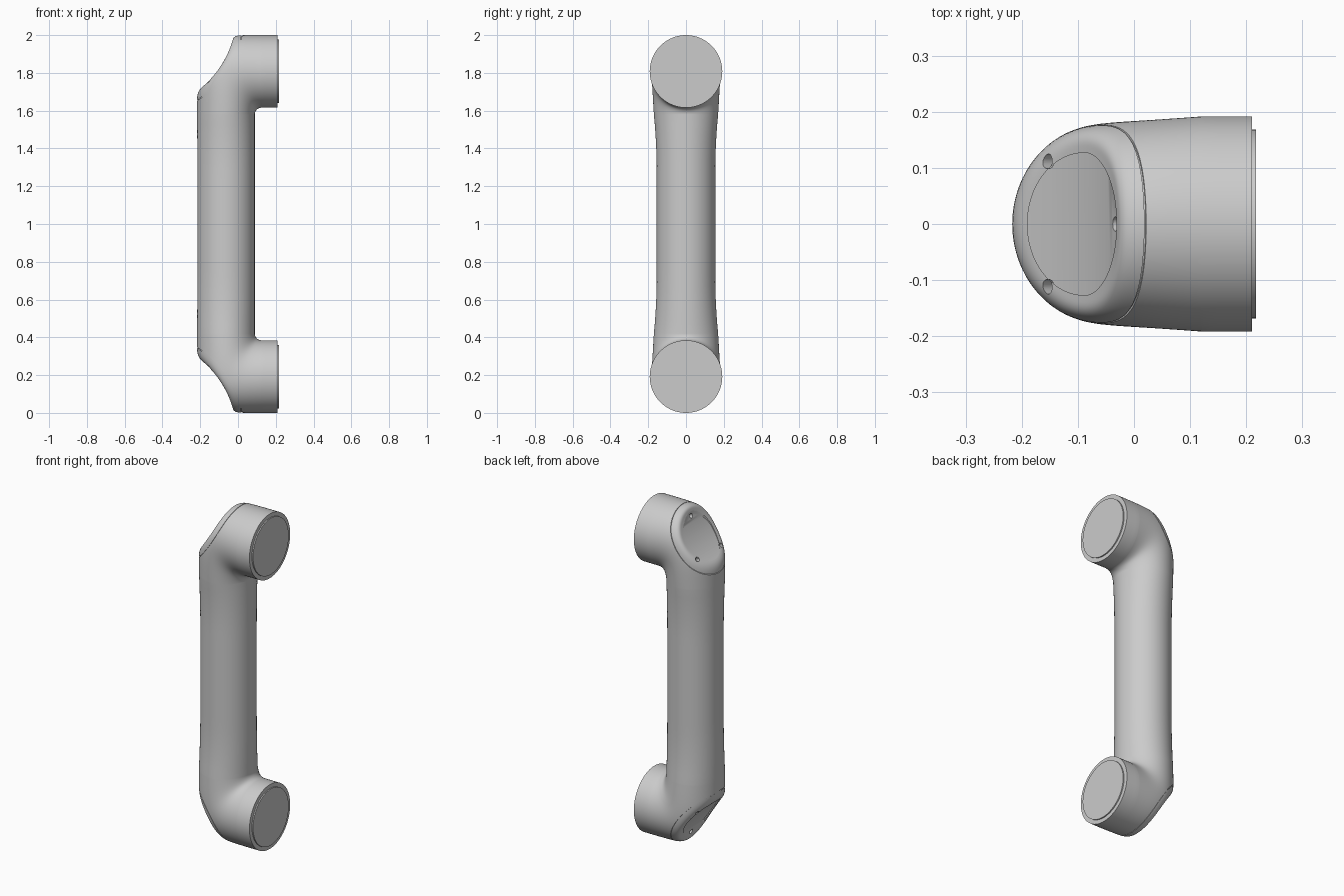
import bpy, bmesh, math
from mathutils import Vector, Matrix

if "Cube" in bpy.data.objects:
    bpy.data.objects.remove(bpy.data.objects["Cube"])

MID = 1.0                                # mirror height; meshes are local to it
CX, CZ, R = -0.525, 1.12, 0.518          # axis of the concave corner face
PX, PZ = 0.125, 0.58                     # pivot of the elbow sections
N = 128


def make(name, bm):
    bmesh.ops.recalc_face_normals(bm, faces=bm.faces)
    me = bpy.data.meshes.new(name)
    bm.to_mesh(me)
    bm.free()
    ob = bpy.data.objects.new(name, me)
    bpy.context.collection.objects.link(ob)
    ob.location.z = MID
    return ob


def activate(ob):
    bpy.ops.object.select_all(action='DESELECT')
    ob.select_set(True)
    bpy.context.view_layer.objects.active = ob


def boolean(ob, cutter, op='DIFFERENCE'):
    m = ob.modifiers.new('cut', 'BOOLEAN')
    m.operation, m.object, m.solver = op, cutter, 'EXACT'
    activate(ob)
    bpy.ops.object.modifier_apply(modifier=m.name)
    bpy.data.objects.remove(cutter)


def cylinder(name, r, depth, loc, axis, seg=256):
    bm = bmesh.new()
    rot = Vector(axis).to_track_quat('Z', 'Y').to_matrix().to_4x4()
    bmesh.ops.create_cone(bm, cap_ends=True, segments=seg, radius1=r, radius2=r,
                          depth=depth, matrix=Matrix.Translation(loc) @ rot)
    return make(name, bm)


def mirror(ob):
    m = ob.modifiers.new('mirror', 'MIRROR')
    m.use_axis = (False, False, True)
    m.use_bisect_axis = (False, False, True)
    m.use_clip = True
    activate(ob)
    bpy.ops.object.modifier_apply(modifier=m.name)
    bpy.ops.object.shade_smooth_by_angle(angle=math.radians(32))


def sections():
    # (inner point, outer point, half width) from flange to tube middle
    out = [((x, 0.616), (x, 1.0), 0.192) for x in (0.21, 0.18, 0.15)]
    steps = 56
    for i in range(steps + 1):
        a = math.pi / 2 * i / steps
        c, s = math.cos(a), math.sin(a)
        k = (c ** 4 + s ** 4) ** -0.25
        inner = (PX - 0.036 * s, PZ + 0.036 * c)
        outer = (PX - 0.342 * k * s, PZ + 0.42 * k * c)
        out.append((inner, outer, 0.192 - 0.022 * (i / steps)))
    for i in range(1, 13):
        z = PZ - 0.60 * i / 12
        u = min(1, (PZ - z) / 0.3)
        out.append(((0.089, z), (-0.217 + 0.003 * u, z), 0.155 + 0.015 * (1 - u) ** 2))
    return out


def loft(name, inset=0.0):
    bm = bmesh.new()
    rings = []
    for inner, outer, w in sections():
        i, o = Vector(inner), Vector(outer)
        mid, half = (i + o) / 2, (o - i) / 2
        half *= 1 - inset / half.length
        ring = []
        for j in range(N):
            t = 2 * math.pi * j / N
            p = mid + half * math.cos(t)
            # soft-edged concave cut at the outer corner
            v = p - Vector((CX, CZ))
            d, r, k = v.length, R + inset, 0.04
            h = max(k - abs(d - r), 0) / k
            p = Vector((CX, CZ)) + v * ((max(d, r) + h * h * k / 4) / d)
            ring.append(bm.verts.new((p.x, (w - inset) * math.sin(t), p.y)))
        rings.append(ring)
    for a, b in zip(rings, rings[1:]):
        for j in range(N):
            bm.faces.new((a[j], a[(j + 1) % N], b[(j + 1) % N], b[j]))
    bm.faces.new(rings[0])
    bm.faces.new(rings[-1])
    return make(name, bm)


# Upper half of the link body
body = loft('link_body')

# Seam groove around the corner cover
seam = cylinder('seam_cutter', 0.560, 0.6, (CX, 0, CZ), (0, 1, 0))
boolean(seam, cylinder('seam_core', 0.557, 0.7, (CX, 0, CZ), (0, 1, 0)))
boolean(seam, loft('seam_floor', 0.004))
boolean(body, seam)

# Recessed egg-shaped panel on the concave cover
bm = bmesh.new()
egg = []
for j in range(96):
    t = 2 * math.pi * j / 96
    c, s = math.cos(t), math.sin(t)
    egg.append(bm.verts.new((-0.088 + (0.057 if c > 0 else 0.102) * c, 0.127 * s, 0.5)))
face = bm.faces.new(egg)
ext = bmesh.ops.extrude_face_region(bm, geom=[face])
bmesh.ops.translate(bm, vec=(0, 0, 0.7),
                    verts=[g for g in ext['geom'] if isinstance(g, bmesh.types.BMVert)])
panel = make('panel_cutter', bm)
boolean(panel, cylinder('panel_floor', R + 0.005, 0.6, (CX, 0, CZ), (0, 1, 0)), 'INTERSECT')
boolean(body, panel)

# Three screw holes, normal to the cover
for x, y in ((-0.038, 0), (-0.155, 0.112), (-0.155, -0.112)):
    z = CZ - math.sqrt(R * R - (x - CX) ** 2)
    boolean(body, cylinder('hole_cutter', 0.013, 0.05, (x, y, z), (CX - x, 0, CZ - z), 32))

mirror(body)

# Joint discs on the two flanges
mirror(cylinder('joint_discs', 0.168, 0.02, (0.207, 0, 0.808), (1, 0, 0), 96))
